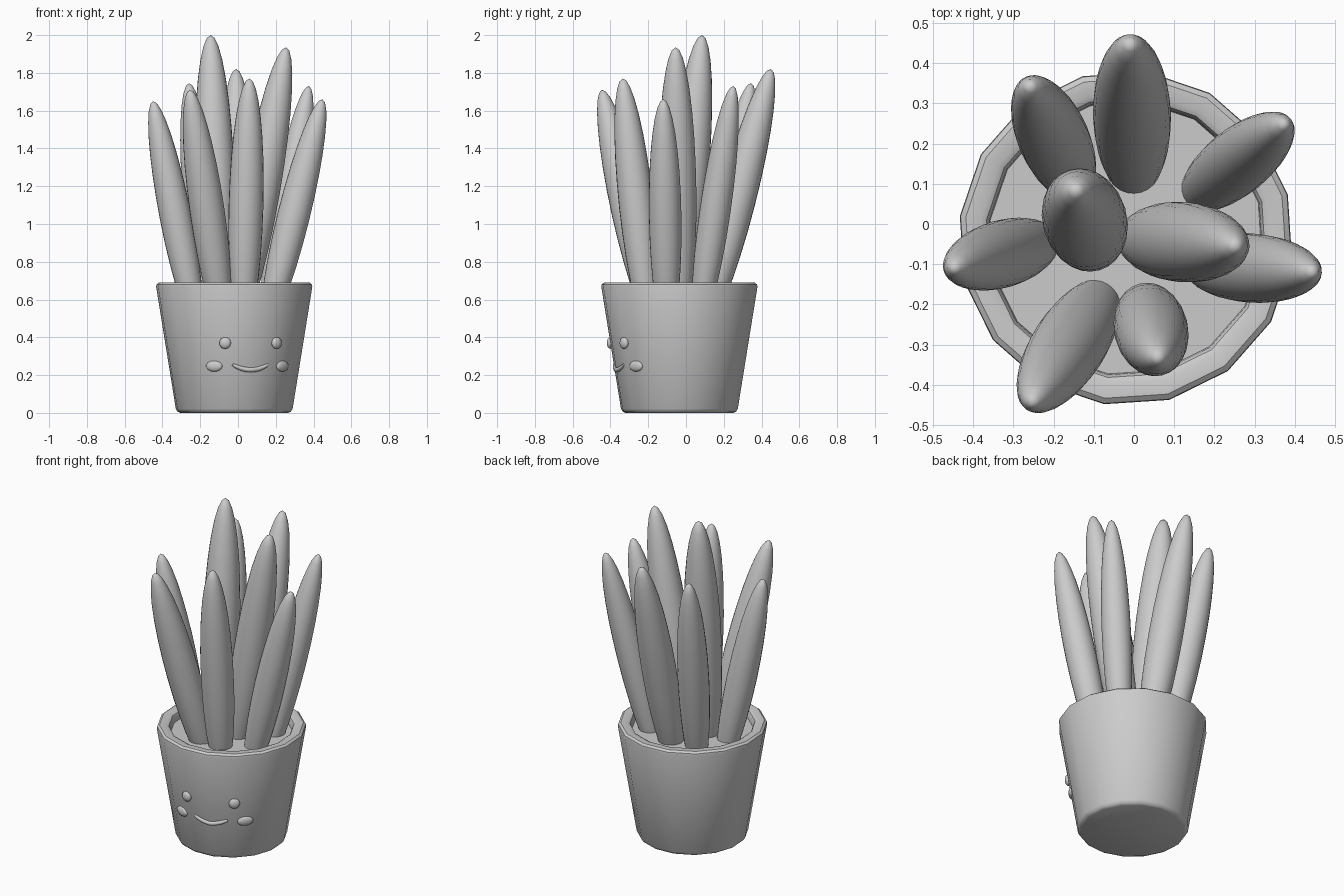
import bpy, bmesh, math
from mathutils import Vector, Matrix

old = bpy.data.objects.get("Cube")
if old:
    bpy.data.objects.remove(old, do_unlink=True)

SIDES = 16
STEP = 2 * math.pi / SIDES
FRONT = math.radians(-75)          # direction the face looks
CENTRE = Vector((-0.02, -0.035, 0))

grey = bpy.data.materials.new("plain_grey")
grey.use_nodes = True
colour = (0.6, 0.6, 0.6, 1)
grey.diffuse_color = colour
grey.node_tree.nodes["Principled BSDF"].inputs["Base Color"].default_value = colour


def finish(name, bm, angle=math.radians(35)):
    mesh = bpy.data.meshes.new(name)
    bmesh.ops.recalc_face_normals(bm, faces=bm.faces)
    bm.to_mesh(mesh)
    bm.free()
    mesh.materials.append(grey)
    obj = bpy.data.objects.new(name, mesh)
    bpy.context.collection.objects.link(obj)
    bpy.ops.object.select_all(action='DESELECT')
    obj.select_set(True)
    bpy.context.view_layer.objects.active = obj
    bpy.ops.object.shade_smooth_by_angle(angle=angle)
    return obj


def lathe(name, profile):
    bm = bmesh.new()
    rings = []
    for r, z in profile:
        rings.append([bm.verts.new(CENTRE + Vector((r * math.cos(FRONT + i * STEP),
                                                    r * math.sin(FRONT + i * STEP), z)))
                      for i in range(SIDES)])
    for low, high in zip(rings, rings[1:]):
        for i in range(SIDES):
            j = (i + 1) % SIDES
            bm.faces.new((low[i], low[j], high[j], high[i]))
    bm.faces.new(rings[0])
    bm.faces.new(rings[-1])
    return finish(name, bm)


def ellipsoid(name, matrix, u=24, v=16):
    bm = bmesh.new()
    bmesh.ops.create_uvsphere(bm, u_segments=u, v_segments=v, radius=1, matrix=matrix)
    return finish(name, bm, math.radians(80))


def on_pot(degrees, z):
    """Point on the faceted pot wall, measured from the face direction."""
    a = math.radians(degrees)
    r = 0.312 + (0.418 - 0.312) * (z - 0.02) / 0.65
    r *= math.cos(STEP / 2) / math.cos(a % STEP - STEP / 2)
    return CENTRE + Vector((r * math.cos(FRONT + a), r * math.sin(FRONT + a), z))


# Pot with bevelled foot and rounded rim
lathe("pot", [(0.288, 0), (0.302, 0.006), (0.312, 0.022), (0.417, 0.668),
              (0.415, 0.68), (0.402, 0.69), (0.365, 0.69), (0.35, 0.682),
              (0.343, 0.668), (0.34, 0.63)])

# Soil disc
lathe("soil", [(0.342, 0.6), (0.342, 0.64)])

# Leaves: tip position, buried base position, radius
BURIED = 0.42
leaves = {
    "back": ((-0.01, 0.45, 1.82), (0, 0.09), 0.097),
    "back_right": ((-0.26, 0.345, 1.745), (-0.14, 0.08), 0.088),
    "back_left": ((0.375, 0.25, 1.73), (0.14, 0.06), 0.082),
    "inner_left": ((0.255, -0.055, 1.935), (-0.01, -0.035), 0.1),
    "inner_right": ((-0.145, 0.085, 2.0), (-0.1, -0.065), 0.105),
    "side_right": ((-0.45, -0.11, 1.65), (-0.21, -0.04), 0.084),
    "side_left": ((0.447, -0.12, 1.66), (0.14, -0.1), 0.086),
    "front_right": ((-0.255, -0.445, 1.71), (-0.07, -0.16), 0.092),
    "front": ((0.06, -0.335, 1.77), (0.025, -0.19), 0.092),
}
for name, (tip, base, radius) in leaves.items():
    tip = Vector(tip)
    base = Vector((*base, BURIED))
    axis = tip - base
    turn = axis.to_track_quat('Z', 'Y').to_matrix().to_4x4()
    size = Matrix.Diagonal((radius, radius, axis.length / 2, 1))
    ellipsoid("leaf_" + name, Matrix.Translation((tip + base) / 2) @ turn @ size)

# Eyes and cheeks, mirrored about the face direction
for side, sign in (("right", -1), ("left", 1)):
    for part, degrees, z, size in (("eye", 22.5, 0.37, (0.018, 0.031, 0.031)),
                                   ("cheek", 33, 0.248, (0.016, 0.046, 0.029))):
        turn = Matrix.Rotation(FRONT + math.radians(sign * degrees), 4, 'Z')
        ellipsoid(part + "_" + side, Matrix.Translation(on_pot(sign * degrees, z)) @ turn
                  @ Matrix.Diagonal((*size, 1)), 16, 10)

# Smiling mouth
curve = bpy.data.curves.new("mouth", 'CURVE')
curve.dimensions = '3D'
curve.bevel_depth = 0.013
curve.bevel_resolution = 2
curve.use_fill_caps = True
spline = curve.splines.new('POLY')
COUNT = 13
spline.points.add(COUNT - 1)
for i, point in enumerate(spline.points):
    t = 2 * i / (COUNT - 1) - 1
    point.co = (*on_pot(16.5 * t, 0.228 + 0.028 * t * t), 1)
    point.radius = 1 - 0.5 * t ** 4
spline.use_smooth = True
curve.materials.append(grey)
bpy.context.collection.objects.link(bpy.data.objects.new("mouth", curve))
